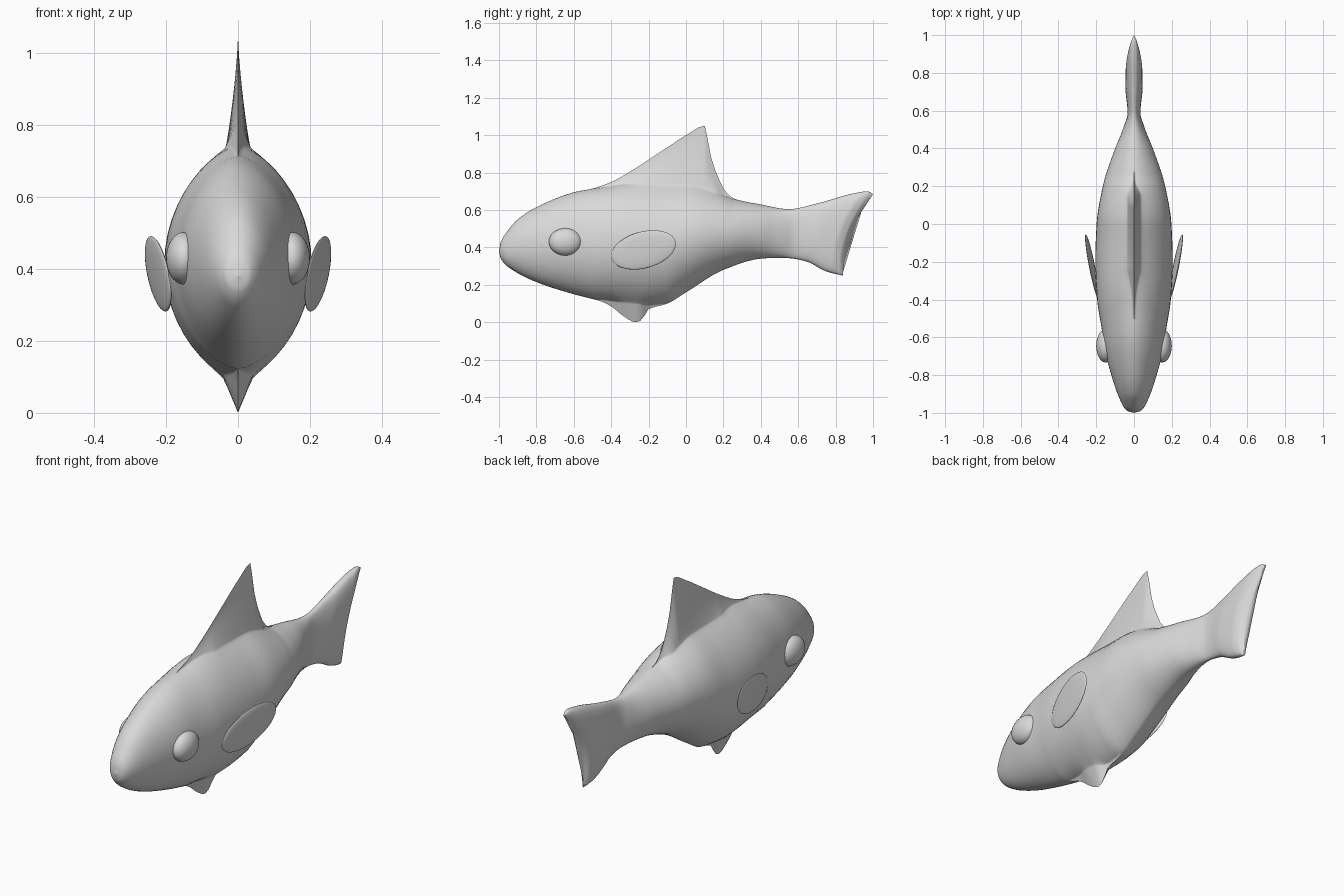
import bpy, bmesh, math
from mathutils import Euler

cube = bpy.data.objects.get("Cube")
if cube:
    bpy.data.objects.remove(cube, do_unlink=True)

grey = bpy.data.materials.new("plain_grey")
grey.use_nodes = True
grey.diffuse_color = (0.7, 0.7, 0.7, 1)
grey.node_tree.nodes["Principled BSDF"].inputs["Base Color"].default_value = (0.7, 0.7, 0.7, 1)


def curve(points):
    """Return a smooth function through the points that never overshoots."""
    xs, vs = zip(*points)
    slopes = [(vs[i + 1] - vs[i]) / (xs[i + 1] - xs[i]) for i in range(len(xs) - 1)]
    tangents = [slopes[0]]
    for a, b in zip(slopes, slopes[1:]):
        tangents.append(2 * a * b / (a + b) if a * b > 0 else 0)
    tangents.append(slopes[-1])

    def evaluate(x):
        i = 0
        while i < len(slopes) - 1 and x > xs[i + 1]:
            i += 1
        step = xs[i + 1] - xs[i]
        t = (x - xs[i]) / step
        return ((1 + 2 * t) * (1 - t) ** 2 * vs[i] + t * t * (3 - 2 * t) * vs[i + 1]
                + step * t * (1 - t) * ((1 - t) * tangents[i] - t * tangents[i + 1]))
    return evaluate


# Body outlines along the length: back with dorsal fin, belly with keel fin
back = curve([(-1, .38), (-.99, .43), (-.96, .48), (-.9, .55), (-.8, .615), (-.6, .695),
              (-.5, .715), (-.4, .75), (-.3, .805), (-.1, .935), (0, 1), (.1, 1.05),
              (.12, .95), (.14, .86), (.17, .78), (.21, .7), (.26, .66), (.4, .63),
              (.55, .605), (.7, .635), (.9, .69), (.97, .7), (1, .685)])
belly = curve([(-1, .38), (-.99, .34), (-.95, .295), (-.8, .215), (-.6, .15), (-.45, .11),
               (-.4, .085), (-.33, .03), (-.27, 0), (-.24, .01), (-.2, .07), (-.1, .1),
               (0, .16), (.2, .28), (.4, .34), (.5, .345), (.7, .325), (.9, .27), (1, .25)])
# Fleshy core without the fins
core_back = curve([(-1, .9), (-.55, .71), (-.3, .74), (0, .735), (.2, .68), (.27, .655), (.4, .7), (1, .9)])
core_belly = curve([(-1, 0), (-.5, .122), (-.3, .1), (-.2, .09), (-.1, .1), (0, 0), (1, 0)])
half_width = curve([(-1, 0), (-.99, .035), (-.95, .065), (-.8, .12), (-.65, .158), (-.55, .172),
                    (-.4, .195), (-.2, .205), (0, .198), (.2, .165), (.4, .1), (.5, .06),
                    (.6, .034), (.8, .045), (.93, .044), (.98, .03), (1, .008)])
pinch = curve([(-1, 1), (-.5, 1.2), (0, 1.4), (.3, 1.2), (.6, .9), (1, .7)])


def section(y):
    """One closed ring of the body, with thin fin webs above and below the core."""
    top, bottom = back(y), belly(y)
    high, low = min(top, core_back(y)), max(bottom, core_belly(y))
    middle, half = (high + low) / 2, (high - low) / 2
    web_top = .035 * min(1, (top - high) / .1)
    web_low = .04 * min(1, (low - bottom) / .08)
    side = []
    for i in range(8):
        t = i / 8
        side.append((web_low * t, bottom + (low - bottom) * t))
    for i in range(25):
        angle = math.pi * (i / 24 - .5)
        flesh = half_width(y) * max(0, math.cos(angle)) ** pinch(y)
        web = web_top if angle > 0 else web_low
        blend = max(0, abs(math.sin(angle))) ** 4
        side.append((math.hypot(flesh, web * blend), middle + half * math.sin(angle)))
    for i in range(1, 11):
        t = i / 10
        side.append((web_top * (1 - t) ** 1.4, high + (top - high) * t))
    # The tail sweeps back at the top and is notched in the middle
    k = min(1, max(0, (y - .5) / .5))
    k = k * k * (3 - 2 * k)
    ring = []
    for x, z in side:
        v = (z - bottom) / max(top - bottom, .0001)
        ring.append((x, y - k * (.16 * (1 - v) + .18 * v * (1 - v)), z))
    return ring + [(-x, b, z) for x, b, z in ring[-2:0:-1]]


def finish(name, bm):
    bmesh.ops.recalc_face_normals(bm, faces=bm.faces)
    mesh = bpy.data.meshes.new(name)
    bm.to_mesh(mesh)
    bm.free()
    mesh.materials.append(grey)
    obj = bpy.data.objects.new(name, mesh)
    bpy.context.collection.objects.link(obj)
    bpy.ops.object.select_all(action='DESELECT')
    obj.select_set(True)
    bpy.context.view_layer.objects.active = obj
    bpy.ops.object.shade_smooth_by_angle(angle=math.radians(60))
    return obj


# Body, dorsal fin, keel and tail as one loft
bm = bmesh.new()
stations = sorted([-math.cos(math.pi * i / 140) for i in range(141)] + [.1])
rings = [[bm.verts.new(p) for p in section(y)] for y in stations]
for a, b in zip(rings, rings[1:]):
    for i in range(len(a)):
        j = (i + 1) % len(a)
        bm.faces.new((a[i], a[j], b[j], b[i]))
bm.faces.new(rings[-1])
bmesh.ops.remove_doubles(bm, verts=bm.verts, dist=.0004)
finish("fish_body", bm)


def ellipsoid(name, centre, radii, rotation=(0, 0, 0)):
    bm = bmesh.new()
    bmesh.ops.create_uvsphere(bm, u_segments=32, v_segments=20, radius=1)
    bmesh.ops.scale(bm, vec=radii, verts=bm.verts)
    bmesh.ops.rotate(bm, matrix=Euler(rotation).to_matrix(), verts=bm.verts)
    bmesh.ops.translate(bm, vec=centre, verts=bm.verts)
    return finish(name, bm)


# Eyes and side fins, one of each per side
for side, s in (("left", 1), ("right", -1)):
    ellipsoid(side + "_eye", (s * .15, -.645, .43), (.05, .088, .073))
    ellipsoid(side + "_side_fin", (s * .222, -.227, .387), (.012, .18, .098),
              (math.radians(15), s * math.radians(6), -s * math.radians(10)))
